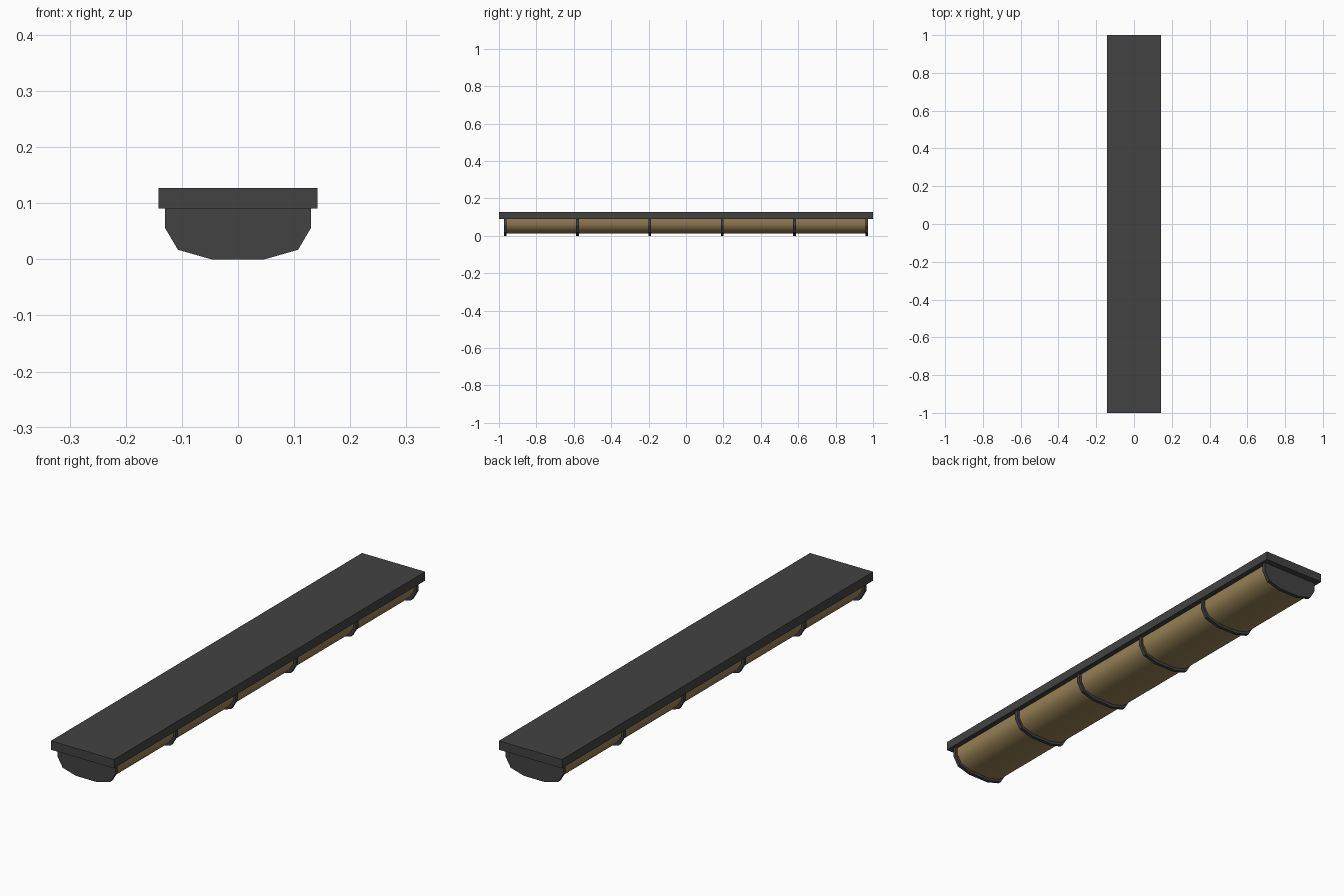
import bpy, bmesh, math

if "Cube" in bpy.data.objects:
    bpy.data.objects.remove(bpy.data.objects["Cube"])


def material(name, rgb):
    m = bpy.data.materials.new(name)
    m.diffuse_color = (*rgb, 1)
    m.use_nodes = True
    m.node_tree.nodes["Principled BSDF"].inputs["Base Color"].default_value = m.diffuse_color
    return m


DARK = material("charcoal metal", (0.055, 0.055, 0.055))
AMBER = material("amber diffuser", (0.32, 0.225, 0.095))

# Right half of the trough cross-section (x, z); mirrored by extrude()
RIB = [(0.047, 0.0), (0.107, 0.017), (0.13, 0.056), (0.13, 0.091)]
SHADE = [(0.044, 0.011), (0.100, 0.026), (0.120, 0.059), (0.120, 0.091)]
PLATE = [(0.142, 0.091), (0.142, 0.127)]


def extrude(name, half, y, depth, mat, smooth=False):
    """Mirror a half profile and extrude it along y, centred on y."""
    profile = half + [(-x, z) for x, z in reversed(half)]
    bm = bmesh.new()
    face = bm.faces.new([bm.verts.new((x, y - depth / 2, z)) for x, z in profile])
    out = bmesh.ops.extrude_face_region(bm, geom=[face])["geom"]
    verts = [v for v in out if isinstance(v, bmesh.types.BMVert)]
    bmesh.ops.translate(bm, verts=verts, vec=(0, depth, 0))
    bmesh.ops.recalc_face_normals(bm, faces=bm.faces)
    me = bpy.data.meshes.new(name)
    bm.to_mesh(me)
    bm.free()
    me.materials.append(mat)
    ob = bpy.data.objects.new(name, me)
    bpy.context.collection.objects.link(ob)
    if smooth:
        bpy.ops.object.select_all(action='DESELECT')
        ob.select_set(True)
        bpy.context.view_layer.objects.active = ob
        bpy.ops.object.shade_smooth_by_angle(angle=math.radians(60))
    return ob


# Ceiling plate
extrude("mounting_plate", PLATE, 0, 2.0, DARK)

# Long curved diffuser
extrude("diffuser", SHADE, 0, 1.93, AMBER, smooth=True)

# Two end caps and four bands, evenly spaced
for i in range(6):
    name = "end_cap" if i in (0, 5) else "rib"
    extrude(name, RIB, -0.9665 + i * 0.3866, 0.015, DARK)
